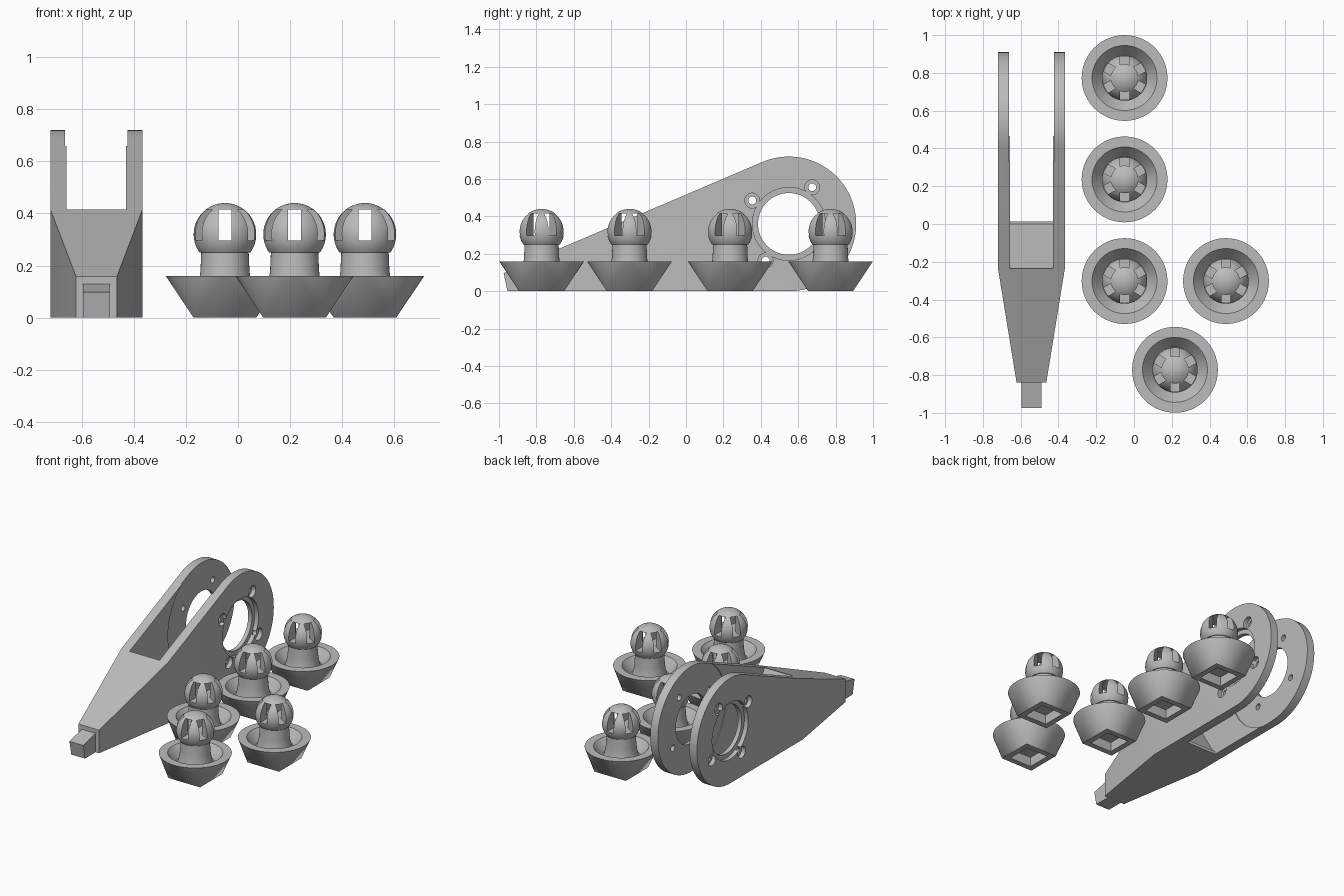
import bpy, bmesh, math
from mathutils import Matrix, Vector

if "Cube" in bpy.data.objects:
    bpy.data.objects.remove(bpy.data.objects["Cube"])

grey = bpy.data.materials.new("plain grey")
grey.diffuse_color = (0.5, 0.5, 0.5, 1)
grey.use_nodes = True
grey.node_tree.nodes["Principled BSDF"].inputs["Base Color"].default_value = grey.diffuse_color


def make(name, bm):
    bmesh.ops.recalc_face_normals(bm, faces=bm.faces)
    me = bpy.data.meshes.new(name)
    bm.to_mesh(me)
    bm.free()
    me.materials.append(grey)
    ob = bpy.data.objects.new(name, me)
    bpy.context.collection.objects.link(ob)
    return ob


def prism(name, pts, x0, x1):
    """Extrude a (y, z) outline along x."""
    bm = bmesh.new()
    f = bm.faces.new([bm.verts.new((x0, y, z)) for y, z in pts])
    g = bmesh.ops.extrude_face_region(bm, geom=[f])["geom"]
    bmesh.ops.translate(bm, vec=(x1 - x0, 0, 0),
                        verts=[v for v in g if isinstance(v, bmesh.types.BMVert)])
    return make(name, bm)


def rod(y, z, r, x0, x1, n=48):
    """Cylinder along x."""
    return prism("cutter", [(y + r * math.cos(2 * math.pi * i / n),
                             z + r * math.sin(2 * math.pi * i / n)) for i in range(n)], x0, x1)


def box(size, matrix, name="cutter"):
    bm = bmesh.new()
    bmesh.ops.create_cube(bm, size=1, matrix=matrix @ Matrix.Diagonal((*size, 1)))
    return make(name, bm)


def lathe(name, pts, n=64):
    """Spin a closed (r, z) outline about z."""
    bm = bmesh.new()
    vs = [bm.verts.new((r, 0, z)) for r, z in pts]
    es = [bm.edges.new((vs[i], vs[(i + 1) % len(vs)])) for i in range(len(vs))]
    bmesh.ops.spin(bm, geom=vs + es, axis=(0, 0, 1), cent=(0, 0, 0),
                   angle=2 * math.pi, steps=n, use_duplicate=False)
    bmesh.ops.remove_doubles(bm, verts=bm.verts, dist=1e-5)
    bmesh.ops.dissolve_degenerate(bm, edges=bm.edges, dist=1e-5)
    return make(name, bm)


def cut(ob, cutters):
    """Subtract the cutters one by one and remove them."""
    for c in cutters:
        m = ob.modifiers.new("cut", "BOOLEAN")
        m.operation, m.solver, m.object = "DIFFERENCE", "EXACT", c
        c.hide_render = True
    bpy.context.view_layer.update()
    me = bpy.data.meshes.new_from_object(ob.evaluated_get(bpy.context.evaluated_depsgraph_get()))
    ob.modifiers.clear()
    ob.data = me
    for c in cutters:
        bpy.data.objects.remove(c)


def smooth(ob):
    bpy.ops.object.select_all(action="DESELECT")
    ob.select_set(True)
    bpy.context.view_layer.objects.active = ob
    bpy.ops.object.shade_smooth_by_angle(angle=math.radians(30))


# Forked arm: straight sloping back running into a round end
CX, CY, CZ, R = -0.543, 0.55, 0.36, 0.36
HW = 0.177
a0, a1 = math.radians(-90), math.radians(113)
outline = [(-0.84, 0.0)]
outline += [(CY + R * math.cos(a0 + (a1 - a0) * i / 48),
             CZ + R * math.sin(a0 + (a1 - a0) * i / 48)) for i in range(49)]
outline.append((-0.84, 0.158))
arm = prism("forked_arm", outline, CX - HW, CX + HW)

cutters = []
# Tapered nose sides
for s in (-1, 1):
    bm = bmesh.new()
    plan = [(HW, -0.235), (0.0786, -0.84), (0.0623, -0.94), (0.4, -0.94), (0.4, -0.235)]
    f = bm.faces.new([bm.verts.new((CX + s * x, y, -0.1)) for x, y in plan])
    g = bmesh.ops.extrude_face_region(bm, geom=[f])["geom"]
    bmesh.ops.translate(bm, vec=(0, 0, 1), verts=[v for v in g if isinstance(v, bmesh.types.BMVert)])
    cutters.append(make("cutter", bm))
# Fork slot with a sloping inner end, and the round relief inside it
cutters.append(prism("cutter", [(0.012, -0.1), (0.012, 0.02), (0, 0.02), (-0.236, 0.41),
                                (-0.236, 1), (1.2, 1), (1.2, -0.1)], CX - 0.114, CX + 0.114))
cutters.append(rod(CY, CZ, 0.37, CX - 0.120, CX + 0.120, 64))
# Bearing hole and screw holes, each with a wider outer step
cutters.append(rod(CY, CZ, 0.165, -1.2, 0.2, 64))
for s in (-1, 1):
    cutters.append(rod(CY, CZ, 0.195, CX + s * 0.148, CX + s * 0.3, 64))
for k in range(4):
    a = math.radians(57.5 + 90 * k)
    y, z = CY + 0.232 * math.cos(a), CZ + 0.232 * math.sin(a)
    cutters.append(rod(y, z, 0.021, -1.2, 0.2, 24))
    for s in (-1, 1):
        cutters.append(rod(y, z, 0.04, CX + s * 0.148, CX + s * 0.3, 24))
cut(arm, cutters)
smooth(arm)

# Tilted square peg on the nose
prism("nose_peg", [(-0.955, 0.0), (-0.975, 0.098), (-0.835, 0.13), (-0.835, 0.0)],
      CX - 0.052, CX + 0.052)

# Foot base: square bottom hulled to a round rim
bm = bmesh.new()
for x in (-0.12, 0.12):
    for y in (-0.12, 0.12):
        bm.verts.new((x, y, 0))
for i in range(64):
    a = 2 * math.pi * i / 64
    bm.verts.new((0.227 * math.cos(a), 0.227 * math.sin(a), 0.16))
bmesh.ops.convex_hull(bm, input=bm.verts)
bmesh.ops.dissolve_limit(bm, angle_limit=0.01, verts=bm.verts, edges=bm.edges)
base = make("foot_base", bm)
dish = lathe("cutter", [(0, 0.095), (0.12, 0.095), (0.172, 0.16), (0.172, 0.3), (0, 0.3)])
socket = box((0.165, 0.165, 0.2), Matrix.Translation((0, 0, -0.035)))
cut(base, [dish, socket])
smooth(base)

# Ball head on a neck, hollow inside
BZ, BR, IR = 0.32, 0.12, 0.095
head_pts = [(0, 0.09), (0.112, 0.09), (0.099, 0.14), (0.094, 0.18), (0.091, 0.25)]
b0 = math.asin(-0.07 / BR)
for i in range(25):
    a = b0 + (math.pi / 2 - b0) * i / 24
    head_pts.append((BR * math.cos(a) if i < 24 else 0, BZ + BR * math.sin(a)))
for i in range(25):
    a = math.pi / 2 - math.pi * i / 24
    head_pts.append((IR * math.cos(a) if 0 < i < 24 else 0, BZ + IR * math.sin(a)))
head = lathe("ball_head", head_pts, 60)
# Six upright slots around the ball
slots = [box((0.05, 0.4, 0.118), Matrix.Rotation(math.radians(60 * k), 4, "Z")
             @ Matrix.Translation((0, 0, 0.356))) for k in range(3)]
cut(head, slots)
smooth(head)

# Five identical feet
spots = [(-0.05, 0.773), (-0.05, 0.236), (-0.05, -0.302), (0.487, -0.302), (0.217, -0.772)]
for i, (x, y) in enumerate(spots):
    for part in (base, head):
        ob = part if i == 0 else part.copy()
        if i:
            bpy.context.collection.objects.link(ob)
        ob.location = (x, y, 0)
